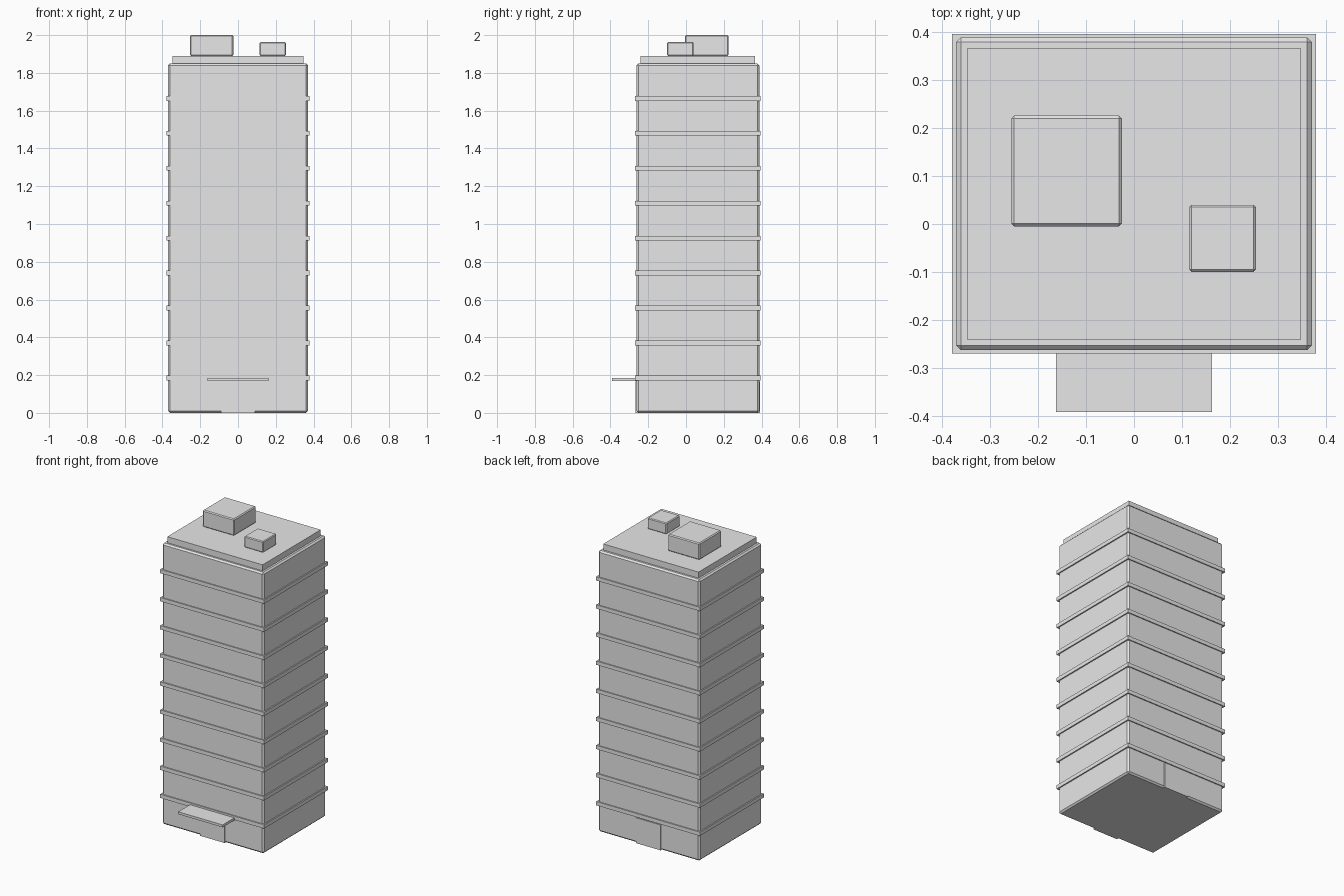
import bpy

if "Cube" in bpy.data.objects:
    bpy.data.objects.remove(bpy.data.objects["Cube"])

grey = bpy.data.materials.new("light grey")
grey.diffuse_color = (0.8, 0.8, 0.8, 1)
grey.use_nodes = True
grey.node_tree.nodes["Principled BSDF"].inputs["Base Color"].default_value = grey.diffuse_color


def box(name, x, y, z, bevel=0):
    """Box from (min, max) ranges, with optional chamfered edges."""
    bpy.ops.mesh.primitive_cube_add(
        size=1, location=[(r[0] + r[1]) / 2 for r in (x, y, z)])
    ob = bpy.context.object
    ob.name = name
    ob.data.name = name
    ob.scale = [r[1] - r[0] for r in (x, y, z)]
    bpy.ops.object.transform_apply(location=False, rotation=False, scale=True)
    ob.data.materials.append(grey)
    if bevel:
        mod = ob.modifiers.new("chamfer", 'BEVEL')
        mod.width = bevel
        mod.segments = 1
    return ob


FLOORS = 10
FLOOR_H = 0.185
TOP = FLOORS * FLOOR_H

# Main tower
box("tower", (-0.37, 0.37), (-0.262, 0.388), (0, TOP), 0.01)

# Thin ledge between each pair of floors
for i in range(1, FLOORS):
    z = i * FLOOR_H
    box(f"floor_ledge_{i}", (-0.378, 0.378), (-0.269, 0.395),
        (z - 0.0125, z + 0.0125))

# Roof slab and the two rooftop units
box("roof_slab", (-0.347, 0.347), (-0.24, 0.365), (TOP - 0.005, 1.89))
box("large_roof_unit", (-0.255, -0.025), (-0.005, 0.225), (1.89, 2.0), 0.006)
box("small_roof_unit", (0.115, 0.253), (-0.1, 0.04), (1.89, 1.963), 0.005)

# Front and back door panels, and the entrance canopy
box("front_door", (-0.09, 0.09), (-0.267, -0.25), (0, 0.167))
box("back_door", (-0.09, 0.09), (0.376, 0.393), (0, 0.167))
box("entrance_canopy", (-0.162, 0.162), (-0.391, -0.255), (0.17, 0.186))
